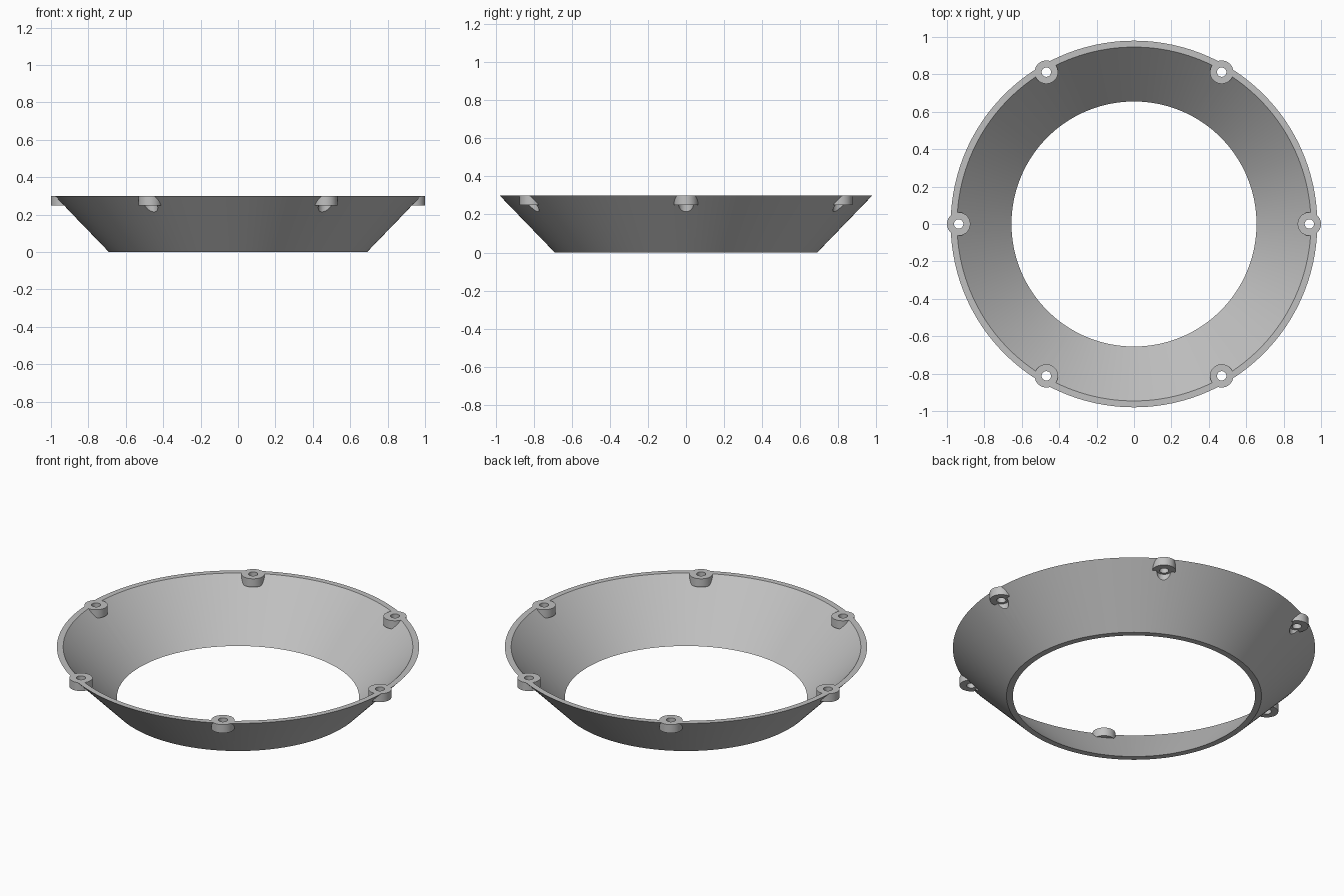
import bpy, bmesh, math
from mathutils import Matrix, Vector

cube = bpy.data.objects.get("Cube")
if cube:
    bpy.data.objects.remove(cube, do_unlink=True)

HEIGHT = 0.3
LUG_BASE = 0.25
LUG_CIRCLE = 0.9375

grey = bpy.data.materials.new("light grey")
grey.use_nodes = True
colour = (0.53, 0.53, 0.53, 1)
grey.diffuse_color = colour
grey.node_tree.nodes["Principled BSDF"].inputs["Base Color"].default_value = colour


def make_object(name, bm):
    bmesh.ops.recalc_face_normals(bm, faces=bm.faces)
    mesh = bpy.data.meshes.new(name)
    bm.to_mesh(mesh)
    bm.free()
    mesh.materials.append(grey)
    obj = bpy.data.objects.new(name, mesh)
    bpy.context.collection.objects.link(obj)
    return obj


def lathe(name, profile, steps):
    """Spin a closed (radius, height) profile around z."""
    bm = bmesh.new()
    verts = [bm.verts.new((r, 0, z)) for r, z in profile]
    edges = [bm.edges.new((v, verts[i - 1])) for i, v in enumerate(verts)]
    bmesh.ops.spin(bm, geom=verts + edges, cent=(0, 0, 0), axis=(0, 0, 1),
                   angle=math.tau, steps=steps, use_duplicate=False)
    bmesh.ops.remove_doubles(bm, verts=bm.verts, dist=1e-5)
    return make_object(name, bm)


def six_cylinders(name, radius, low, high):
    """Six upright cylinders evenly spaced on the lug circle."""
    bm = bmesh.new()
    for i in range(6):
        place = (Matrix.Rotation(i * math.tau / 6, 4, "Z")
                 @ Matrix.Translation(Vector((LUG_CIRCLE, 0, (low + high) / 2))))
        bmesh.ops.create_cone(bm, cap_ends=True, segments=48, radius1=radius,
                              radius2=radius, depth=high - low, matrix=place)
    return make_object(name, bm)


def combine(target, tool, operation):
    bpy.context.view_layer.objects.active = target
    mod = target.modifiers.new(tool.name, "BOOLEAN")
    mod.operation = operation
    mod.solver = "EXACT"
    mod.object = tool
    bpy.ops.object.modifier_apply(modifier=mod.name)
    bpy.data.objects.remove(tool, do_unlink=True)


# Thin conical ring, open at both ends
ring = lathe("conical_ring", [(0.69, 0), (0.98, HEIGHT), (0.946, HEIGHT), (0.655, 0)], 180)

# Screw head clearance below each lug, then the lugs and their holes
combine(ring, six_cylinders("clearance_cutter", 0.04, 0.15, 0.27), "DIFFERENCE")
combine(ring, six_cylinders("screw_lugs", 0.0625, LUG_BASE, HEIGHT), "UNION")
combine(ring, six_cylinders("hole_cutter", 0.025, 0.2, 0.35), "DIFFERENCE")

bpy.ops.object.select_all(action="DESELECT")
ring.select_set(True)
bpy.context.view_layer.objects.active = ring
bpy.ops.object.shade_smooth_by_angle(angle=math.radians(30))
